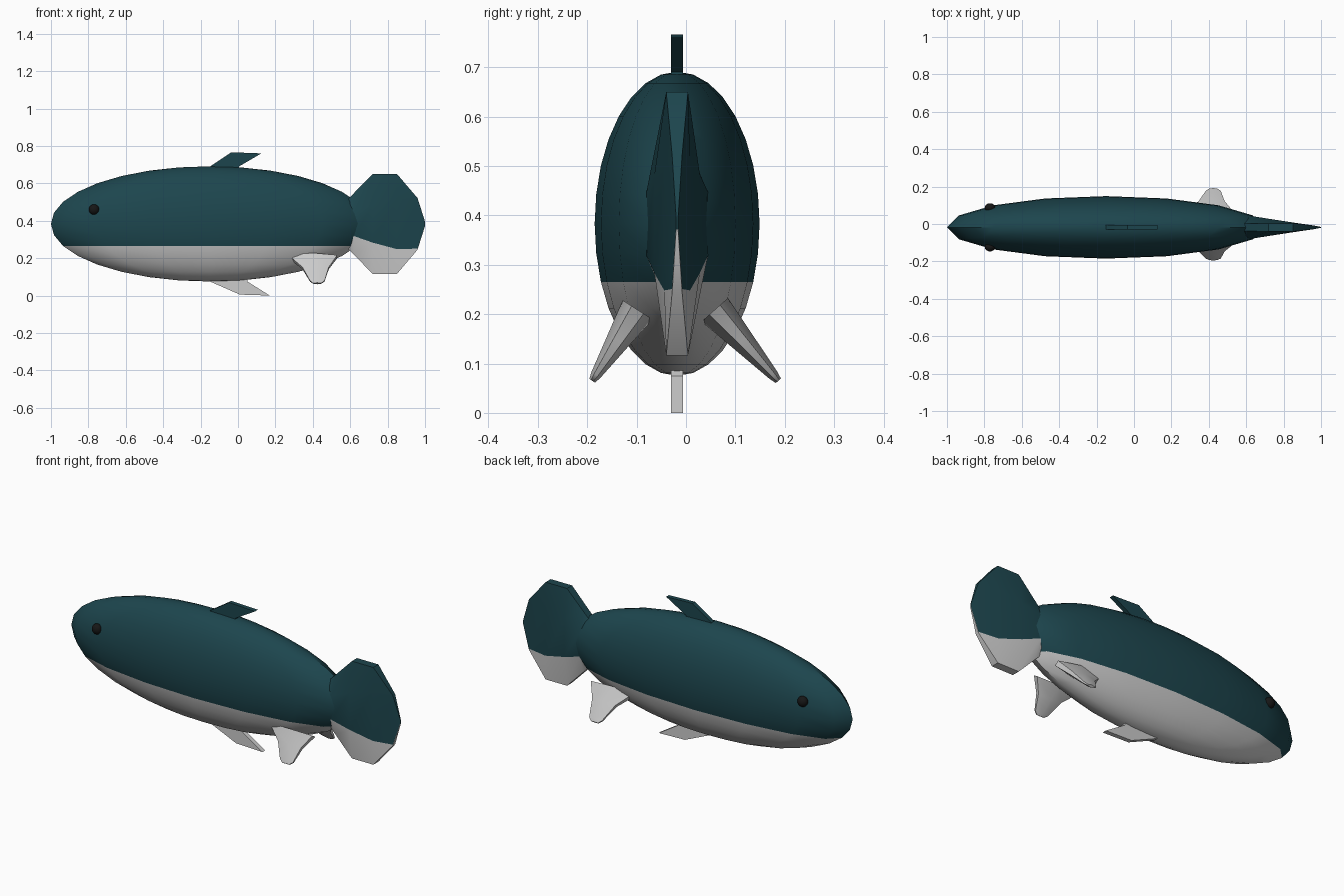
import bpy, bmesh, math
from mathutils import Vector, Matrix

if "Cube" in bpy.data.objects:
    bpy.data.objects.remove(bpy.data.objects["Cube"])

CY, CZ = -0.018, 0.383   # centre line of the fish


def material(name, rgb):
    m = bpy.data.materials.new(name)
    m.diffuse_color = (*rgb, 1)
    m.use_nodes = True
    m.node_tree.nodes["Principled BSDF"].inputs["Base Color"].default_value = m.diffuse_color
    return m


TEAL = material("teal", (0.012, 0.06, 0.075))
WHITE = material("white", (0.8, 0.8, 0.8))
BLACK = material("black", (0.008, 0.008, 0.008))


def finish(bm, name, mats, angle=30):
    bmesh.ops.recalc_face_normals(bm, faces=bm.faces)
    mesh = bpy.data.meshes.new(name)
    bm.to_mesh(mesh)
    bm.free()
    for m in mats:
        mesh.materials.append(m)
    ob = bpy.data.objects.new(name, mesh)
    bpy.context.collection.objects.link(ob)
    bpy.ops.object.select_all(action='DESELECT')
    ob.select_set(True)
    bpy.context.view_layer.objects.active = ob
    bpy.ops.object.shade_smooth_by_angle(angle=math.radians(angle))
    return ob


def loft(bm, rings):
    """Skin a list of closed rings and cap both ends; returns faces by side index."""
    vs = [[bm.verts.new(p) for p in r] for r in rings]
    n = len(rings[0])
    sides = {}
    for a, b in zip(vs, vs[1:]):
        for i in range(n):
            j = (i + 1) % n
            sides.setdefault(i, []).append(bm.faces.new((a[i], a[j], b[j], b[i])))
    bm.faces.new(vs[0])
    bm.faces.new(vs[-1])
    return sides


def ellipsoid(bm, centre, radii, seg, rings):
    mat = Matrix.Translation(centre) @ Matrix.Diagonal((*radii, 1))
    bmesh.ops.create_uvsphere(bm, u_segments=seg, v_segments=rings, radius=1, matrix=mat)


# body: ellipsoid with a pale belly below one latitude ring
bm = bmesh.new()
ellipsoid(bm, (-0.15, CY, CZ), (0.85, 0.167, 0.308), 16, 16)
for f in bm.faces:
    f.material_index = int(f.calc_center_median().z < 0.265)
finish(bm, "body", [TEAL, WHITE], 40)

# tail: octagonal sections tapering to a vertical edge, pale lower part
sections = [  # x, half width, half height, height of widest points
    (0.58, 0.068, 0.125, 0.055), (0.62, 0.062, 0.165, 0.065), (0.72, 0.046, 0.267, 0.10),
    (0.85, 0.026, 0.267, 0.135), (0.96, 0.010, 0.138, 0.132), (1.0, 0.002, 0.012, 0.006)]
rings = []
for x, w, h, m in sections:
    t = min(w, 0.022 if x > 0.7 else 0.02)
    prof = [(t, h), (w, m), (w, -m), (t, -h), (-t, -h), (-w, -m), (-w, m), (-t, h)]
    rings.append([(x, CY + y, CZ + z) for y, z in prof])
bm = bmesh.new()
sides = loft(bm, rings)
for i in (2, 3, 4):
    for f in sides[i]:
        f.material_index = 1
finish(bm, "tail", [TEAL, WHITE], 30)


# top and bottom fins: swept thin plates
def plate_fin(name, outline, mat):
    bm = bmesh.new()
    loft(bm, [[(x, CY + s * 0.012, z) for x, z in outline] for s in (-1, 1)])
    finish(bm, name, [mat])


plate_fin("top_fin", [(-0.17, 0.67), (-0.15, 0.69), (-0.035, 0.766), (0.125, 0.76),
                      (0.005, 0.69), (0.005, 0.66)], TEAL)
plate_fin("bottom_fin", [(-0.17, 0.10), (-0.15, 0.075), (0.01, 0.005), (0.17, 0.0),
                         (0.05, 0.075), (0.05, 0.11)], WHITE)

# side fins: flared at the belly, narrowing outwards and down
for name, s, y0, y1 in (("left_fin", -1, -0.11, -0.19), ("right_fin", 1, 0.075, 0.187)):
    out = Vector((0, y1 - y0, -0.125)).normalized()
    across = Vector((0, out.z, -out.y)) * s
    rings = []
    for t, x0, x1, th in ((-0.15, 0.27, 0.53, 0.036), (0.35, 0.345, 0.485, 0.024),
                          (0.9, 0.385, 0.463, 0.011), (1.0, 0.402, 0.445, 0.007)):
        c = Vector((0, y0 + (y1 - y0) * t, 0.19 - 0.125 * t))
        xm = (x0 + x1) / 2
        rings.append([c + Vector((x, 0, 0)) + across * d for x, d in
                      ((x0, -th * .4), (xm, -th), (x1, -th * .4), (x1, th * .4), (xm, th), (x0, th * .4))])
    bm = bmesh.new()
    loft(bm, rings)
    finish(bm, name, [WHITE], 40)

# eyes
for name, s in (("left_eye", 1), ("right_eye", -1)):
    bm = bmesh.new()
    ellipsoid(bm, (-0.77, CY + s * 0.105, 0.46), (0.028, 0.024, 0.028), 16, 10)
    finish(bm, name, [BLACK], 40)
